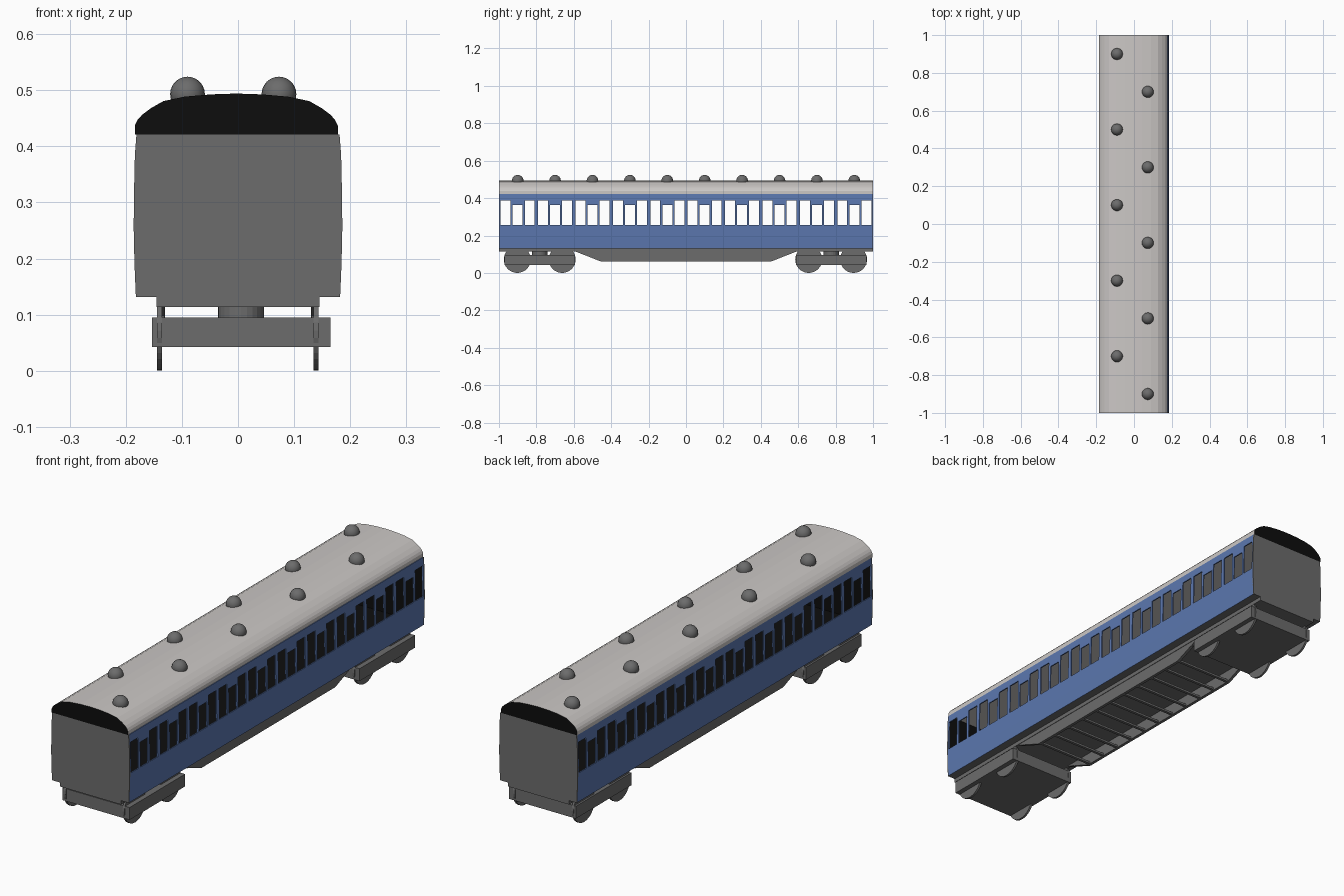
import bpy, bmesh, math
from mathutils import Matrix

if "Cube" in bpy.data.objects:
    bpy.data.objects.remove(bpy.data.objects["Cube"])


def mat(name, r, g, b):
    m = bpy.data.materials.new(name)
    m.diffuse_color = (r, g, b, 1)
    m.use_nodes = True
    m.node_tree.nodes["Principled BSDF"].inputs["Base Color"].default_value = m.diffuse_color
    return m


BLUE = mat("coach_blue", 0.105, 0.185, 0.43)
GREY = mat("dark_grey", 0.15, 0.15, 0.15)
ROOF = mat("pale_roof_grey", 0.60, 0.575, 0.56)
BLACK = mat("black", 0.004, 0.004, 0.004)


def finish(name, bm, *mats):
    me = bpy.data.meshes.new(name)
    bm.to_mesh(me)
    bm.free()
    for m in mats:
        me.materials.append(m)
    ob = bpy.data.objects.new(name, me)
    bpy.context.collection.objects.link(ob)
    return ob


def add_box(bm, x0, x1, y0, y1, z0, z1):
    m = (Matrix.Translation(((x0 + x1) / 2, (y0 + y1) / 2, (z0 + z1) / 2))
         @ Matrix.Diagonal((x1 - x0, y1 - y0, z1 - z0, 1)))
    bmesh.ops.create_cube(bm, size=1, matrix=m)


def add_prism(bm, pts, a, b, place):
    """Closed outline extruded from a to b; place(u, v, w) gives the 3D point."""
    lo = [bm.verts.new(place(u, v, a)) for u, v in pts]
    hi = [bm.verts.new(place(u, v, b)) for u, v in pts]
    n = len(pts)
    faces = [bm.faces.new(lo), bm.faces.new(hi)]
    faces += [bm.faces.new((lo[i], lo[(i + 1) % n], hi[(i + 1) % n], hi[i])) for i in range(n)]
    bmesh.ops.recalc_face_normals(bm, faces=faces)
    return faces


# Bulging body section: (half width, height)
SECTION = [(0.182, 0.131), (0.1845, 0.19), (0.186, 0.257), (0.1845, 0.364),
           (0.1835, 0.388), (0.181, 0.421)]

# Side walls with three windows for each of ten compartments; black inside
ys = [-0.996]
for c in range(10):
    y = -1 + 0.2 * c
    for a, b in ((0.009, 0.062), (0.0735, 0.1265), (0.138, 0.191)):
        ys += [y + a, y + b]
ys.append(0.996)
for side, label in ((1, "right"), (-1, "left")):
    bm = bmesh.new()
    grid = [[bm.verts.new((side * x, y, z)) for y in ys] for x, z in SECTION]
    for r in range(len(SECTION) - 1):
        for c in range(len(ys) - 1):
            window = c % 2 == 1
            door = (c // 2) % 3 == 1          # door window is lower at the top
            if window and (r == 2 or (r == 3 and not door)):
                continue
            q = [grid[r][c], grid[r][c + 1], grid[r + 1][c + 1], grid[r + 1][c]]
            bm.faces.new(q if side > 0 else q[::-1])
    ob = finish(label + "_side_wall", bm, BLUE, BLACK)
    s = ob.modifiers.new("thickness", "SOLIDIFY")
    s.thickness = 0.005
    s.offset = -1
    s.material_offset = 1
    s.material_offset_rim = 0

# End walls, grey outside and black inside
outline = SECTION + [(-x, z) for x, z in reversed(SECTION)]
for side, label in ((-1, "front"), (1, "back")):
    bm = bmesh.new()
    for f in add_prism(bm, outline, side * 0.995, side, lambda u, v, w: (u, w, v)):
        f.material_index = 1 if f.normal.y * side < -0.5 else 0
    finish(label + "_end_wall", bm, GREY, BLACK)

# Floor, black on top
bm = bmesh.new()
add_box(bm, -0.18, 0.18, -0.995, 0.995, 0.131, 0.137)
bm.normal_update()
for f in bm.faces:
    f.material_index = 1 if f.normal.z > 0.5 else 0
finish("floor", bm, GREY, BLACK)

# Arched roof with black ends
ARCH = [(0.181, 0.421), (0.181, 0.437), (0.176, 0.447), (0.168, 0.456), (0.152, 0.468),
        (0.13, 0.4805), (0.092, 0.4885), (0.045, 0.4925)]
pts = ARCH + [(0, 0.494)] + [(-x, z) for x, z in reversed(ARCH)]
bm = bmesh.new()
for f in add_prism(bm, pts, -1, 1, lambda u, v, w: (u - 0.003, w, v)):
    f.material_index = 1 if abs(f.normal.y) > 0.5 else 0
finish("roof", bm, ROOF, BLACK)

# Staggered roof vents
bm = bmesh.new()
for i in range(10):
    x = 0.073 if i % 2 == 0 else -0.09
    bmesh.ops.create_uvsphere(bm, u_segments=20, v_segments=12, radius=0.031,
                              matrix=Matrix.Translation((x, -0.9 + 0.2 * i, 0.493)))
for f in bm.faces:
    f.smooth = True
finish("roof_vents", bm, GREY)

# Underframe slab
bm = bmesh.new()
add_box(bm, -0.145, 0.145, -1, 1, 0.114, 0.1315)
finish("underframe", bm, GREY)

# Truss rails, posts and cross bars
rail = [(-0.625, 0.125), (-0.46, 0.074), (0.46, 0.074), (0.625, 0.125),
        (0.60, 0.118), (0.455, 0.061), (-0.455, 0.061), (-0.60, 0.118)]
bm = bmesh.new()
for s in (-1, 1):
    add_prism(bm, rail, s * 0.130, s * 0.143, lambda u, v, w: (w, u, v))
    for k in range(-6, 7):
        y = 0.09 * k
        z = 0.065 if abs(k) < 6 else 0.095
        add_box(bm, min(s * 0.131, s * 0.142), max(s * 0.131, s * 0.142),
                y - 0.007, y + 0.007, z, 0.116)
for k in range(-5, 6):
    add_box(bm, -0.132, 0.132, 0.09 * k - 0.006, 0.09 * k + 0.006, 0.063, 0.072)
finish("truss", bm, GREY)

# Bogies: frame block, pivot and four disc wheels each
for label, cy in (("front", -0.782), ("back", 0.776)):
    bm = bmesh.new()
    add_box(bm, -0.153, 0.165, cy - 0.188, cy + 0.188, 0.042, 0.095)
    bmesh.ops.create_cone(bm, cap_ends=True, segments=24, radius1=0.041, radius2=0.041,
                          depth=0.024, matrix=Matrix.Translation((0.005, cy, 0.105)))
    finish(label + "_bogie", bm, GREY)
    bm = bmesh.new()
    for x in (-0.14, 0.139):
        for dy in (-0.12, 0.12):
            m = Matrix.Translation((x, cy + dy, 0.072)) @ Matrix.Rotation(math.pi / 2, 4, "Y")
            bmesh.ops.create_cone(bm, cap_ends=True, segments=32, radius1=0.072,
                                  radius2=0.072, depth=0.0095, matrix=m)
    finish(label + "_wheels", bm, GREY)
